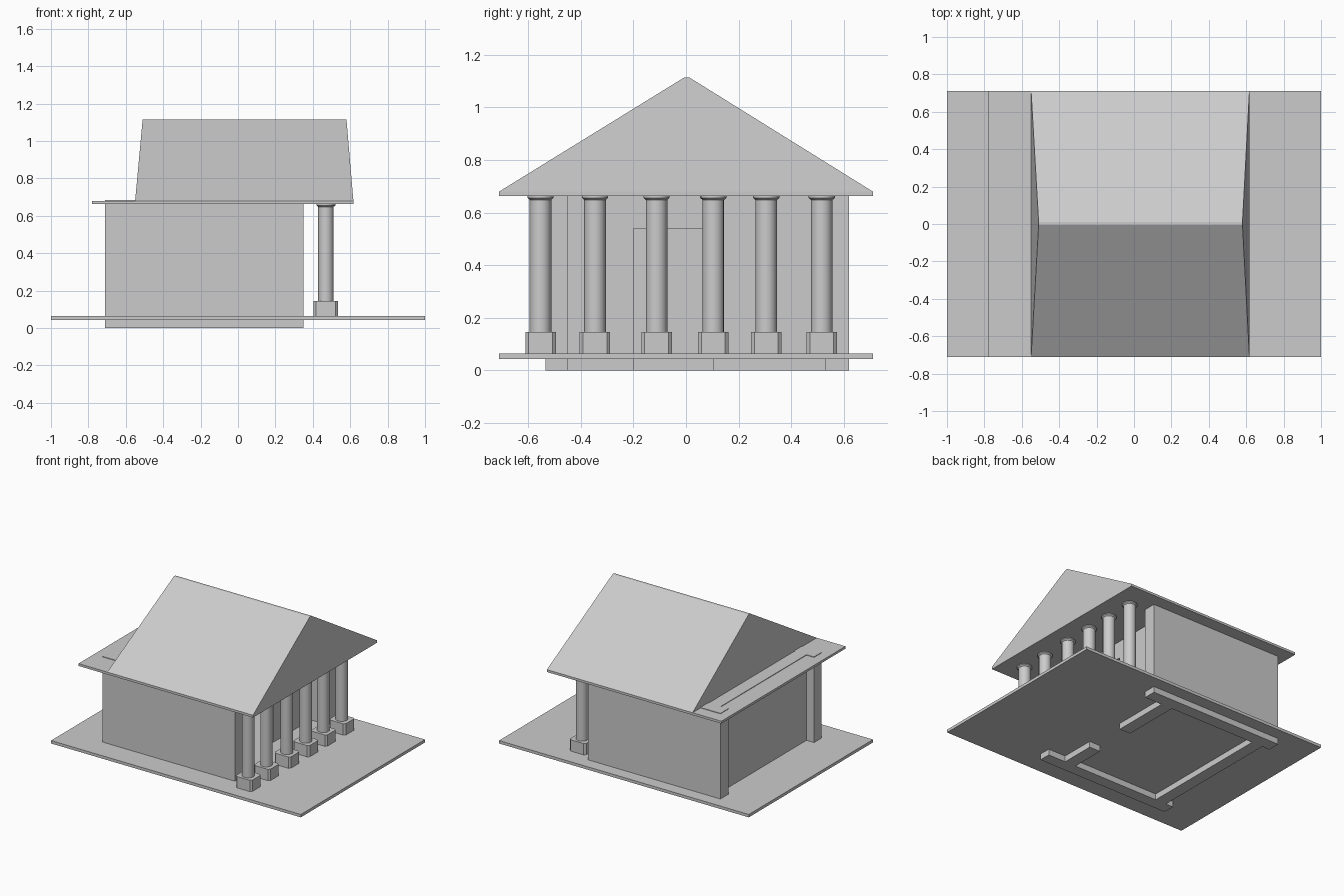
import bpy, bmesh, math

if "Cube" in bpy.data.objects:
    bpy.data.objects.remove(bpy.data.objects["Cube"])


def make_object(name, bm):
    bmesh.ops.recalc_face_normals(bm, faces=bm.faces[:])
    mesh = bpy.data.meshes.new(name)
    bm.to_mesh(mesh)
    bm.free()
    obj = bpy.data.objects.new(name, mesh)
    bpy.context.collection.objects.link(obj)
    return obj


def loft(name, rings):
    """Closed solid through equal-length rings of points."""
    bm = bmesh.new()
    loops = [[bm.verts.new(p) for p in ring] for ring in rings]
    n = len(loops[0])
    for a, b in zip(loops, loops[1:]):
        for i in range(n):
            j = (i + 1) % n
            bm.faces.new((a[i], a[j], b[j], b[i]))
    bm.faces.new(loops[0][::-1])
    bm.faces.new(loops[-1])
    return make_object(name, bm)


def prism(name, outline, z0, z1):
    return loft(name, [[(x, y, z) for x, y in outline] for z in (z0, z1)])


def box(name, x0, x1, y0, y1, z0, z1):
    return prism(name, [(x0, y0), (x1, y0), (x1, y1), (x0, y1)], z0, z1)


# Floor slab and flat ceiling plate
box("floor_slab", -1, 1, -0.71, 0.71, 0.043, 0.064)
box("ceiling_plate", -0.78, 0.617, -0.71, 0.71, 0.663, 0.68)

# Walls run through the slab and plate; outline of the plan with the doorway open
plan = [(0.21, -0.20), (0.21, -0.45), (0.35, -0.45), (0.35, -0.535),
        (-0.71, -0.535), (-0.71, -0.45), (-0.65, -0.45), (-0.65, 0.53),
        (-0.71, 0.53), (-0.71, 0.62), (0.35, 0.62), (0.35, 0.53),
        (0.21, 0.53), (0.21, 0.105), (0.122, 0.105), (0.122, 0.53),
        (-0.563, 0.53), (-0.563, -0.45), (0.122, -0.45), (0.122, -0.20)]
prism("cella_walls", plan, 0.0, 0.684)
box("door_lintel", 0.122, 0.21, -0.20, 0.105, 0.54, 0.684)

# Gabled roof with slightly leaning end faces and a narrow flat ridge
loft("gable_roof", [
    [(-0.55, -0.71, 0.68), (-0.55, 0.71, 0.68), (-0.51, 0.012, 1.114), (-0.51, -0.006, 1.114)],
    [(0.617, -0.71, 0.68), (0.617, 0.71, 0.68), (0.58, 0.012, 1.114), (0.58, -0.006, 1.114)],
])

# Row of six columns: chamfered plinth, round shaft, flared capital
COLUMN_X = 0.47
SIDES = 16
for k, cy in enumerate((-0.553, -0.346, -0.112, 0.104, 0.305, 0.516), 1):
    hx, hy, c = 0.065, 0.058, 0.013
    corner = [(hx, -hy + c), (hx, hy - c), (hx - c, hy), (-hx + c, hy),
              (-hx, hy - c), (-hx, -hy + c), (-hx + c, -hy), (hx - c, -hy)]
    prism(f"column_plinth_{k}", [(COLUMN_X + x, cy + y) for x, y in corner], 0.06, 0.146)
    rings = []
    for r, z in ((0.041, 0.14), (0.041, 0.648), (0.050, 0.656), (0.050, 0.665)):
        rings.append([(COLUMN_X + r * math.cos(2 * math.pi * i / SIDES),
                       cy + r * math.sin(2 * math.pi * i / SIDES), z) for i in range(SIDES)])
    shaft = loft(f"column_shaft_{k}", rings)
    bpy.ops.object.select_all(action='DESELECT')
    shaft.select_set(True)
    bpy.context.view_layer.objects.active = shaft
    bpy.ops.object.shade_smooth_by_angle(angle=math.radians(30))
